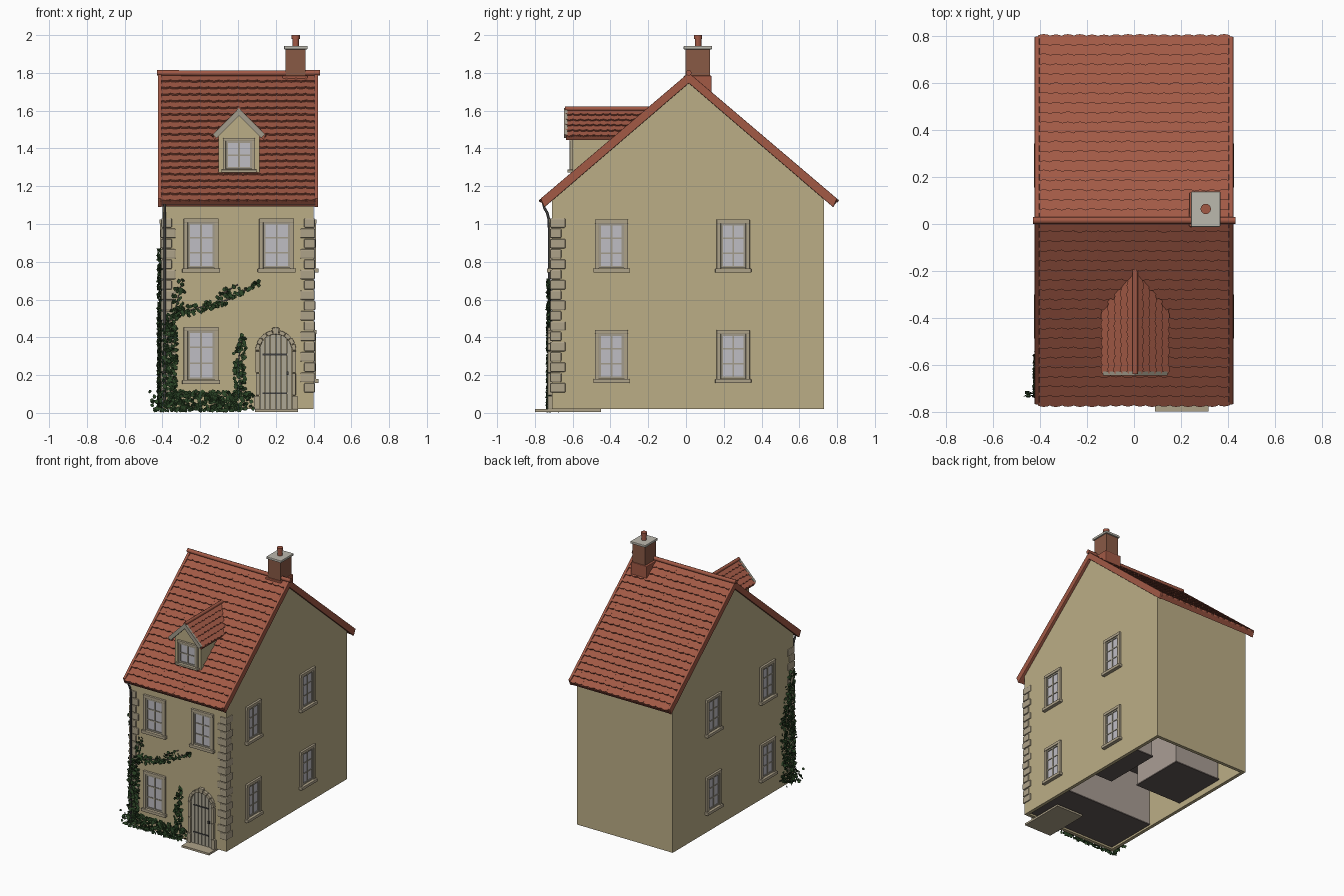
import bpy, bmesh, math, random
from mathutils import Matrix, Vector

if "Cube" in bpy.data.objects:
    bpy.data.objects.remove(bpy.data.objects["Cube"])
random.seed(4)
COL = dict(plaster=(.50, .42, .24), tile=(.36, .10, .06), stone=(.42, .36, .25), glass=(.52, .51, .55),
           frame=(.36, .33, .26), brick=(.25, .10, .06), ivy=(.025, .06, .02), iron=(.05, .05, .05),
           wood=(.42, .39, .30), dark=(.12, .10, .09), pale=(.40, .34, .30), cap=(.5, .48, .42))
MATS = {}
for k, c in COL.items():
    MATS[k] = bpy.data.materials.new(k)
    MATS[k].diffuse_color = (*c, 1)


def finish(name, bm, mat, M=None, bevel=0, smooth=False):
    if M is not None:
        bm.transform(M)
    bmesh.ops.recalc_face_normals(bm, faces=bm.faces)
    me = bpy.data.meshes.new(name)
    bm.to_mesh(me)
    bm.free()
    ob = bpy.data.objects.new(name, me)
    bpy.context.collection.objects.link(ob)
    me.materials.append(MATS[mat])
    if bevel:
        b = ob.modifiers.new("bevel", 'BEVEL')
        b.width, b.segments = bevel, 2
    if smooth:
        for p in me.polygons:
            p.use_smooth = True
    return ob


def box(bm, x0, x1, y0, y1, z0, z1):
    M = Matrix.Translation(((x0 + x1) / 2, (y0 + y1) / 2, (z0 + z1) / 2)) @ Matrix.Diagonal((x1 - x0, y1 - y0, z1 - z0, 1))
    bmesh.ops.create_cube(bm, size=1, matrix=M)


def boxes(name, mat, *bs, M=None, bevel=0):
    bm = bmesh.new()
    for b in bs:
        box(bm, *b)
    return finish(name, bm, mat, M, bevel)


def prism(bm, pts, a, b, axis):
    # extrude a 2D outline (y,z along x, or x,z along y)
    P = (lambda p, t: (t, *p)) if axis == 'x' else (lambda p, t: (p[0], t, p[1]))
    A, B = ([bm.verts.new(P(p, t)) for p in pts] for t in (a, b))
    n = len(pts)
    caps = [bm.faces.new(A), bm.faces.new(B)]
    return caps + [bm.faces.new((A[i], A[(i + 1) % n], B[(i + 1) % n], B[i])) for i in range(n)]


def tube(name, pts, r, mat):
    cu = bpy.data.curves.new(name, 'CURVE')
    cu.dimensions, cu.bevel_depth, cu.bevel_resolution, cu.use_fill_caps = '3D', r, 2, True
    s = cu.splines.new('POLY')
    s.points.add(len(pts) - 1)
    for p, q in zip(s.points, pts):
        p.co = (*q, 1)
    cu.materials.append(MATS[mat])
    ob = bpy.data.objects.new(name, cu)
    bpy.context.collection.objects.link(ob)


def frame(o, xa, ya):
    xa, ya = Vector(xa).normalized(), Vector(ya).normalized()
    return Matrix.Translation(o) @ Matrix((xa, ya, xa.cross(ya))).transposed().to_4x4()


def tiles(name, M, length, rows, cols, outline, t=.012):
    # overlapping courses; outline(row fraction) gives the x range of a course
    bm = bmesh.new()
    h = length / rows
    for r in range(rows):
        x0, x1 = outline(r / rows)
        n = max(1, round(cols * (x1 - x0)))
        w = (x1 - x0) / n
        for c in range(n):
            j = random.uniform(-.002, .002)
            low = [(0, .006), (.2, .001), (.5, -.002), (.8, .001), (1, .006)]
            pts = [(x0 + (c + u) * w, r * h + v + j, t) for u, v in low] + [(x0 + (c + 1) * w, (r + 1) * h, .001), (x0 + c * w, (r + 1) * h, .001)]
            top = [bm.verts.new(p) for p in pts]
            bot = [bm.verts.new((p[0], p[1], -.002)) for p in pts]
            bm.faces.new(top)
            for i in range(7):
                bm.faces.new((top[i], top[(i + 1) % 7], bot[(i + 1) % 7], bot[i]))
    return finish(name, bm, 'tile', M)


# hollow walls with gables, open underneath
bm = bmesh.new()
fs = prism(bm, [(-.71, .02), (.73, .02), (.73, 1.14), (.01, 1.765), (-.71, 1.14)], -.4, .4, 'x')
bm.faces.remove(fs[2])
walls = finish("walls", bm, 'plaster')
so = walls.modifiers.new("thickness", 'SOLIDIFY')
so.thickness, so.offset = .035, -1

# rooms seen from below
boxes("room_undersides", 'dark', (-.37, .37, -.68, -.27, .03, .04), (-.37, .02, .05, .48, .06, .07),
      (.12, .37, -.1, .35, .12, .13), (-.37, .37, -.68, .7, .40, .42))
boxes("room_walls", 'pale', (-.37, .37, -.68, -.275, .04, .40), (-.365, .015, .055, .475, .07, .40), (.125, .37, -.095, .345, .13, .40))

# main roof: slab, verges, tiles, ridge
CY, RZ, EZ, HW = .015, 1.785, 1.118, .785
dz = RZ - EZ


def chevron(up, down):
    return [(CY - HW, EZ + up), (CY, RZ + up), (CY + HW, EZ + up), (CY + HW - .02, EZ - down), (CY, RZ - down - .01), (CY - HW + .02, EZ - down)]


bm = bmesh.new()
prism(bm, chevron(0, .025), -.41, .41, 'x')
finish("roof_slab", bm, 'tile')
bm = bmesh.new()
for s in (-1, 1):
    prism(bm, chevron(.016, .03), s * .404, s * .424, 'x')
finish("roof_verges", bm, 'tile', None, .004)
Mf = frame((0, CY - HW, EZ), (1, 0, 0), (0, HW, dz))
L = math.hypot(HW, dz)
tiles("roof_tiles_front", Mf, L, 19, 20, lambda f: (-.41, .41))
tiles("roof_tiles_back", Matrix.Translation((0, 2 * CY, 0)) @ Matrix.Rotation(math.pi, 4, 'Z') @ Mf, L, 19, 20, lambda f: (-.41, .41))
tube("ridge_cap", [(-.43, CY, 1.80), (-.2, CY, 1.798), (.2, CY, 1.798), (.433, CY, 1.80)], .015, 'tile')

# chimney
boxes("chimney_stack", 'brick', (.252, .358, -.003, .127, 1.6, 1.93))
boxes("chimney_flashing", 'tile', (.235, .368, -.012, .135, 1.69, 1.785), bevel=.004)
boxes("chimney_cap", 'cap', (.244, .368, -.012, .138, 1.925, 1.942), bevel=.003)
bm = bmesh.new()
for r, z, h in ((.017, 1.965, .06), (.022, 1.99, .02)):
    bmesh.ops.create_cone(bm, cap_ends=True, segments=16, radius1=r, radius2=r, depth=h, matrix=Matrix.Translation((.306, .064, z)))
finish("chimney_pot", bm, 'tile')


# windows: local -y points outward, origin at bottom centre
def window(name, M, w, h, cols=2, rows=3, b=.022):
    a = w / 2
    boxes(name + "_surround", 'stone', (-a, -a + b, -.014, .01, 0, h), (a - b, a, -.014, .01, 0, h),
          (-a, a, -.016, .01, h - b, h), (-a - .008, a + .008, -.026, .01, -.003, b - .003), M=M, bevel=.003)
    i, t = a - b, .005
    bars = [(-i, -i + .011, -.009, .01, b, h - b), (i - .011, i, -.009, .01, b, h - b),
            (-i, i, -.009, .01, b, b + .011), (-i, i, -.009, .01, h - b - .011, h - b)]
    for c in range(1, cols):
        x = -i + 2 * i * c / cols
        bars.append((x - t, x + t, -.008, .01, b, h - b))
    for r in range(1, rows):
        z = b + (h - 2 * b) * r / rows
        bars.append((-i, i, -.007, .01, z - t * .8, z + t * .8))
    boxes(name + "_bars", 'frame', *bars, M=M)
    boxes(name + "_glass", 'glass', (-i, i, -.003, .01, b, h - b), M=M)


for i, (x, z, h) in enumerate(((-.195, .155, .30), (-.195, .745, .285), (.205, .745, .285))):
    window(f"front_window_{i}", Matrix.Translation((x, -.71, z)), .185, h)
for s, side in ((1, "right"), (-1, "left")):
    for y in (-.395, .25):
        for z in (.16, .745):
            M = Matrix.Translation((s * .4, y, z)) @ Matrix.Rotation(s * math.pi / 2, 4, 'Z')
            window(f"{side}_window_{y}_{z}", M, .175, .28)

# quoin stones up both front corners
for s in (-1, 1):
    qs = []
    for k in range(17):
        z = .108 + k * .0545
        fx, sy = (.35, -.638) if k % 2 == 0 else (.33, -.66)
        xs = sorted((s * fx, s * (.41 - random.uniform(0, .004))))
        qs.append((*xs, -.72, sy, z, z + .05))
    boxes("quoins_" + ("left" if s < 0 else "right"), 'stone', *qs, bevel=.006)

# arched door: stone arch, planks, hinges, step
DX, SP, R = .2, .33, .086
bm = bmesh.new()
N = 9
for k in range(N):
    a0, a1 = (math.pi * (k + e) / N for e in (.03, .97))
    o = R + (.036 if k == N // 2 else .022)
    pts = [(DX + r * math.cos(a), SP + r * math.sin(a)) for r, a in ((R, a0), (o, a0), (o, (a0 + a1) / 2), (o, a1), (R, a1), (R, (a0 + a1) / 2))]
    prism(bm, pts, -.732, -.70, 'y')
for s in (-1, 1):
    for z0, z1, e in ((.02, .09, .03), (.093, .21, .02), (.213, .327, .022)):
        xs = sorted((DX + s * R, DX + s * (R + e)))
        box(bm, *xs, -.732, -.70, z0, z1)
finish("door_surround", bm, 'stone', None, .003)
bm = bmesh.new()
pw = 2 * R / 6
for k in range(6):
    x0, x1 = -R + k * pw + .0015, -R + (k + 1) * pw - .0015
    top = [(DX + x, SP + math.sqrt(max(0, R * R - x * x))) for x in (x1, (x0 + x1) / 2, x0)]
    prism(bm, [(DX + x0, .02), (DX + x1, .02)] + top, -.718, -.705, 'y')
finish("door_planks", bm, 'wood')
boxes("door_hinges", 'iron', (.13, .26, -.722, -.71, .305, .314), (.13, .26, -.722, -.71, .1, .109), (.256, .268, -.73, -.71, .2, .22))
boxes("doorstep", 'stone', (.09, .318, -.80, -.45, .005, .02))

# dormer: body, window, roof, barge boards
DC = .005
bm = bmesh.new()
prism(bm, [(DC - .108, 1.265), (DC + .108, 1.265), (DC + .108, 1.475), (DC, 1.595), (DC - .108, 1.475)], -.602, -.25, 'y')
finish("dormer_walls", bm, 'plaster')
window("dormer_window", Matrix.Translation((DC, -.602, 1.275)), .17, .18, 2, 2, .016)


def main_y(z):
    return CY - HW + (z - EZ) / dz * HW


for s in (-1, 1):
    e, p = Vector((DC + s * .138, 0, 1.462)), Vector((DC, 0, 1.602))
    bm = bmesh.new()
    prism(bm, [(e.x, e.z), (p.x, p.z), (p.x, p.z - .025), (e.x - s * .008, e.z - .016)], -.635, -.2, 'y')
    # trim the slab where it passes inside the main roof
    bmesh.ops.bisect_plane(bm, geom=bm.verts[:] + bm.edges[:] + bm.faces[:], plane_co=(0, CY, RZ - .02), plane_no=(0, dz, -HW), clear_outer=True)
    finish("dormer_roof_slab", bm, 'tile')
    M = frame((e.x, 0, e.z), (0, -s * -1, 0), p - e)

    def span(f, s=s):
        r = (-.638, main_y(1.462 + .14 * f) + .03)
        return r if s > 0 else (-r[1], -r[0])
    tiles("dormer_tiles", M, (p - e).length, 5, 26, span, .01)
    bm = bmesh.new()
    prism(bm, [(e.x, e.z + .012), (p.x, p.z + .012), (p.x, p.z - .028), (e.x - s * .02, e.z - .008)], -.646, -.628, 'y')
    finish("dormer_barge_board", bm, 'frame')
tube("dormer_ridge", [(DC, -.64, 1.61), (DC, -.19, 1.61)], .012, 'tile')

# gutter and drainpipe
tube("gutter", [(-.405, -.752, 1.112), (.41, -.752, 1.112)], .011, 'iron')
tube("drainpipe", [(-.388, -.755, 1.11), (-.388, -.75, 1.085), (-.388, -.735, 1.06), (-.388, -.725, 1.02), (-.388, -.724, .03)], .007, 'iron')

# ivy: (start u,z, end u,z, spread, leaf count) on the front and left walls
FRONT = [(-.43, .06, .04, .06, .055, 420), (-.36, .05, -.36, .5, .035, 330), (-.35, .47, -.30, .68, .03, 40),
         (-.34, .52, -.05, .60, .025, 75), (-.05, .60, .11, .69, .015, 26), (-.1, .62, .0, .68, .02, 14),
         (.02, .1, .0, .26, .03, 60), (0, .26, .02, .39, .03, 40)]
LEFT = [(-.69, .03, -.67, .86, .03, 330), (-.62, .05, -.60, .55, .05, 230), (-.58, .5, -.64, .75, .04, 60), (-.7, .03, -.55, .1, .03, 50)]
bm = bmesh.new()
for runs, M in ((FRONT, Matrix.Translation((0, -.715, 0))), (LEFT, Matrix.Translation((-.404, 0, 0)) @ Matrix.Rotation(-math.pi / 2, 4, 'Z'))):
    for u0, z0, u1, z1, sp, n in runs:
        for k in range(n):
            f = random.random()
            u = u0 + (u1 - u0) * f + random.uniform(-sp, sp)
            z = max(.014, z0 + (z1 - z0) * f + random.uniform(-sp, sp))
            if runs is LEFT:
                u = -u
            T = M @ Matrix.Translation((u, -random.uniform(.002, .022), z)) @ Matrix.Rotation(random.uniform(-.7, .7), 4, 'X') \
                @ Matrix.Rotation(random.uniform(-.7, .7), 4, 'Z') @ Matrix.Rotation(random.uniform(0, 6.3), 4, 'Y')
            r = random.uniform(.009, .014)
            bm.faces.new([bm.verts.new(T @ Vector((x * r, y * r, w * r))) for x, y, w in
                          ((0, 0, -1), (.9, .3, -.4), (.7, .1, .5), (0, -.2, 1), (-.7, .1, .5), (-.9, .3, -.4))])
finish("ivy_leaves", bm, 'ivy')
for i, run in enumerate(FRONT[1:]):
    tube(f"ivy_stem_{i}", [(run[0], -.714, run[1]), (run[2], -.714, run[3])], .003, 'dark')

for m in bpy.data.materials:
    if m.users and not m.is_grease_pencil:
        m.use_nodes = True
        m.node_tree.nodes["Principled BSDF"].inputs["Base Color"].default_value = m.diffuse_color
